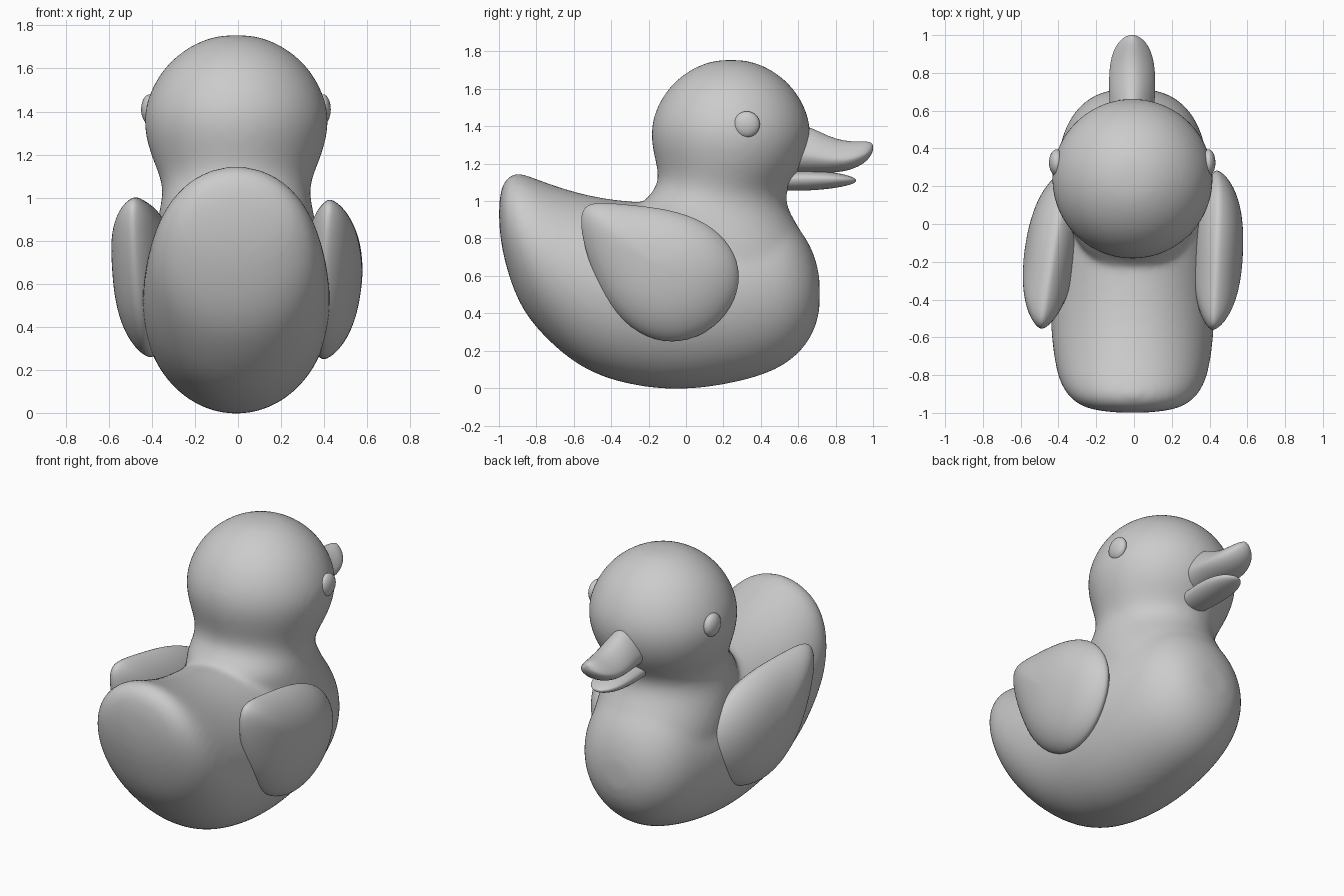
import bpy, bmesh, math
from mathutils import Matrix, Vector

if "Cube" in bpy.data.objects:
    bpy.data.objects.remove(bpy.data.objects["Cube"])

N = 28


def add_loft(bm, rings):
    """Skin closed rings of points, closing both ends with a fan."""
    loops = [[bm.verts.new(p) for p in r] for r in rings]
    for a, b in zip(loops, loops[1:]):
        for i in range(len(a)):
            j = (i + 1) % len(a)
            bm.faces.new((a[i], a[j], b[j], b[i]))
    for loop in (loops[0], loops[-1]):
        c = bm.verts.new(sum((v.co for v in loop), Vector()) / len(loop))
        for i in range(len(loop)):
            bm.faces.new((loop[i], loop[(i + 1) % len(loop)], c))


def make_object(name, bm, subsurf=2):
    bmesh.ops.recalc_face_normals(bm, faces=bm.faces)
    for f in bm.faces:
        f.smooth = True
    me = bpy.data.meshes.new(name)
    bm.to_mesh(me)
    bm.free()
    ob = bpy.data.objects.new(name, me)
    bpy.context.collection.objects.link(ob)
    if subsurf:
        m = ob.modifiers.new("Subdivide", "SUBSURF")
        m.levels = m.render_levels = subsurf
    return ob


def y_rings(sections, x0=0.0, mid=0.5, ridge=0.0):
    """Upright oval sections along y: (y, bottom, top, half width)."""
    rings = []
    for y, zb, zt, w in sections:
        zc = zb + (zt - zb) * mid
        ring = []
        for i in range(N):
            a = 2 * math.pi * i / N
            s = math.sin(a)
            ring.append((x0 + w * math.cos(a) * (1 - ridge * max(s, 0)), y,
                         zc + s * ((zt - zc) if s > 0 else (zc - zb))))
        rings.append(ring)
    return rings


def z_rings(sections, x0=0.0):
    """Level oval sections up z: (z, back, front, half width)."""
    return [[(x0 + w * math.cos(2 * math.pi * i / N),
              (b + f) / 2 + (f - b) / 2 * math.sin(2 * math.pi * i / N), z) for i in range(N)]
            for z, b, f, w in sections]


# Body with upturned tail, blended with neck and head
body = [(-.99, .87, 1.0, .09), (-.98, .78, 1.06, .18), (-.962, .685, 1.11, .26),
        (-.925, .56, 1.14, .315), (-.88, .45, 1.143, .355), (-.8, .325, 1.11, .395),
        (-.6, .135, 1.04, .425), (-.4, .045, 1.0, .43), (-.2, .008, .985, .43),
        (-.07, -.002, .985, .43), (.1, .006, .985, .425), (.3, .043, .98, .405),
        (.45, .09, .96, .37), (.55, .148, .91, .33), (.63, .225, .81, .265),
        (.68, .315, .71, .19), (.706, .41, .60, .095)]
neck = [(.5, -.15, .69, .36), (.6, -.18, .692, .375), (.7, -.2, .672, .38),
        (.78, -.22, .638, .377), (.86, -.24, .595, .366), (.93, -.26, .553, .352),
        (.98, -.235, .533, .342), (1.03, -.185, .526, .335), (1.08, -.15, .54, .343),
        (1.14, -.14, .58, .365), (1.22, -.158, .63, .398),
        (1.33, -.183, .662, .425), (1.43, -.175, .655, .416)]
for z in (1.52, 1.59, 1.65, 1.70, 1.73, 1.745):
    r = .425 * math.sqrt(1 - ((z - 1.33) / .421) ** 2)
    neck.append((z, .24 - r, .24 + r, r))
bm = bmesh.new()
add_loft(bm, y_rings(body, -.008))
add_loft(bm, z_rings(neck, -.008))
duck = make_object("body_and_head", bm)
m = duck.modifiers.new("Blend", "REMESH")
m.mode = "VOXEL"
m.voxel_size = 0.018
m.use_smooth_shade = True
m = duck.modifiers.new("Soften", "SMOOTH")
m.factor = 0.5
m.iterations = 18
m = duck.modifiers.new("Restore size", "DISPLACE")
m.mid_level = 0
m.strength = 0.009

# Beak halves
upper = [(.5, 1.15, 1.42, .12), (.6, 1.15, 1.415, .12), (.68, 1.15, 1.39, .122),
         (.76, 1.15, 1.347, .125), (.85, 1.157, 1.32, .12), (.92, 1.182, 1.32, .1),
         (.965, 1.212, 1.32, .072), (.99, 1.245, 1.314, .042), (1.0, 1.27, 1.302, .015)]
lower = [(.45, 1.06, 1.155, .09), (.55, 1.055, 1.16, .095), (.65, 1.055, 1.163, .105),
         (.75, 1.063, 1.158, .105), (.83, 1.075, 1.147, .09), (.88, 1.088, 1.133, .062),
         (.908, 1.10, 1.12, .025)]
for name, secs, mid, ridge in (("upper_beak", upper, .4, .3), ("lower_beak", lower, .6, 0)):
    bm = bmesh.new()
    add_loft(bm, y_rings(secs, -.01, mid, ridge))
    make_object(name, bm, 1)

# Wings: plump lenses over a teardrop outline, the left one splayed more
outline = [(-.55, .9), (-.53, .965), (-.46, .985), (-.3, .97), (-.1, .95), (.1, .885),
           (.235, .76), (.287, .6), (.235, .43), (.1, .295), (-.08, .245), (-.25, .295),
           (-.41, .44), (-.5, .65), (-.54, .8)]
cy, cz = -.12, .64
steps = [math.radians(d) for d in (-84, -68, -50, -30, -12, 0, 12, 30, 50, 68, 84)]
for name, side, x, splay, tilt, inner, dz in (("right_wing", 1, .42, 3, 4, .115, 0),
                                              ("left_wing", -1, -.418, 9, -1, .13, .01)):
    bm = bmesh.new()
    rings = []
    for t in steps:
        c = 1.04 * math.cos(t) ** .85
        bulge = .157 if t > 0 else inner
        d = side * bulge * math.copysign(abs(math.sin(t)) ** 1.2, t)
        rings.append([(d, (y - cy) * c, (z - cz) * c) for y, z in outline])
    add_loft(bm, rings)
    rot = (Matrix.Rotation(math.radians(-splay), 4, "Z") @
           Matrix.Rotation(math.radians(tilt), 4, "Y"))
    bm.transform(Matrix.Translation((x, cy, cz + dz)) @ rot)
    make_object(name, bm)

# Eyes
for name, x, rx in (("right_eye", .395, .036), ("left_eye", -.41, .04)):
    bm = bmesh.new()
    bmesh.ops.create_uvsphere(bm, u_segments=32, v_segments=16, radius=1)
    bm.transform(Matrix.Translation((x, .325, 1.41)) @ Matrix.Diagonal((rx, .07, .07, 1)))
    make_object(name, bm, 0)
